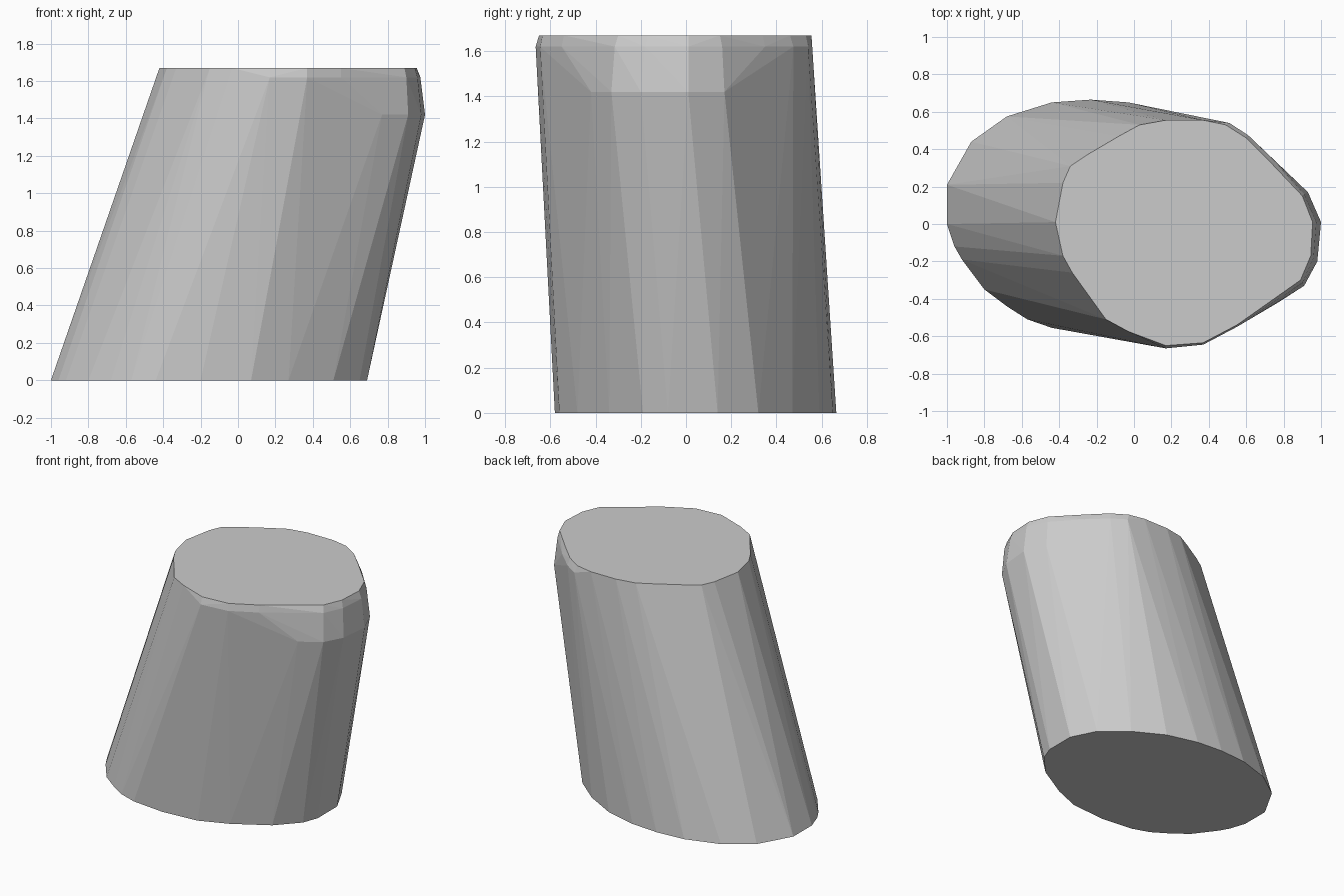
import bpy
import bmesh

if "Cube" in bpy.data.objects:
    bpy.data.objects.remove(bpy.data.objects["Cube"])

# Cross-sections of the slanted post, as (x, y) outlines at each height
base = [(-1, .21), (-1, 0), (-.96, -.12), (-.92, -.19), (-.8, -.35), (-.68, -.44),
        (-.57, -.51), (-.44, -.555), (-.2, -.58), (.07, -.56), (.27, -.48),
        (.51, -.34), (.65, -.19), (.69, -.08), (.69, .14), (.6, .32), (.42, .47),
        (.2, .59), (-.03, .65), (-.23, .665), (-.44, .65), (-.68, .575), (-.87, .44)]
shoulder = [(.77, -.42), (.91, -.33), (.98, -.2), (1, .01), (.93, .17)]
rim = [(.17, -.665), (.37, -.645), (.55, -.55), (.9, -.315), (.96, -.18),
       (.975, .01), (.91, .16), (.74, .35), (.61, .475), (.51, .54)]
top = [(-.42, .01), (-.38, .22), (-.34, .31), (-.25, .37), (-.08, .47), (.03, .53),
       (.17, .555), (.37, .555), (.49, .53), (.6, .46), (.72, .34), (.9, .15),
       (.955, .01), (.945, -.17), (.89, -.3), (.55, -.54), (.37, -.635),
       (.17, -.65), (-.03, -.575), (-.15, -.51), (-.33, -.26), (-.38, -.17)]

# Wrap the sections in one faceted convex skin
bm = bmesh.new()
for z, outline in ((0, base), (1.42, shoulder), (1.62, rim), (1.67, top)):
    for x, y in outline:
        bm.verts.new((x, y, z))
hull = bmesh.ops.convex_hull(bm, input=bm.verts)
loose = {v for v in hull["geom_interior"] + hull["geom_unused"]
         if isinstance(v, bmesh.types.BMVert)}
bmesh.ops.delete(bm, geom=list(loose), context='VERTS')

# Merge the triangles of the flat caps and nearly flat facets
bmesh.ops.dissolve_limit(bm, angle_limit=0.02, verts=bm.verts, edges=bm.edges)
bmesh.ops.recalc_face_normals(bm, faces=bm.faces)

mesh = bpy.data.meshes.new("slanted_post")
bm.to_mesh(mesh)
bm.free()
post = bpy.data.objects.new("slanted_post", mesh)
bpy.context.collection.objects.link(post)
